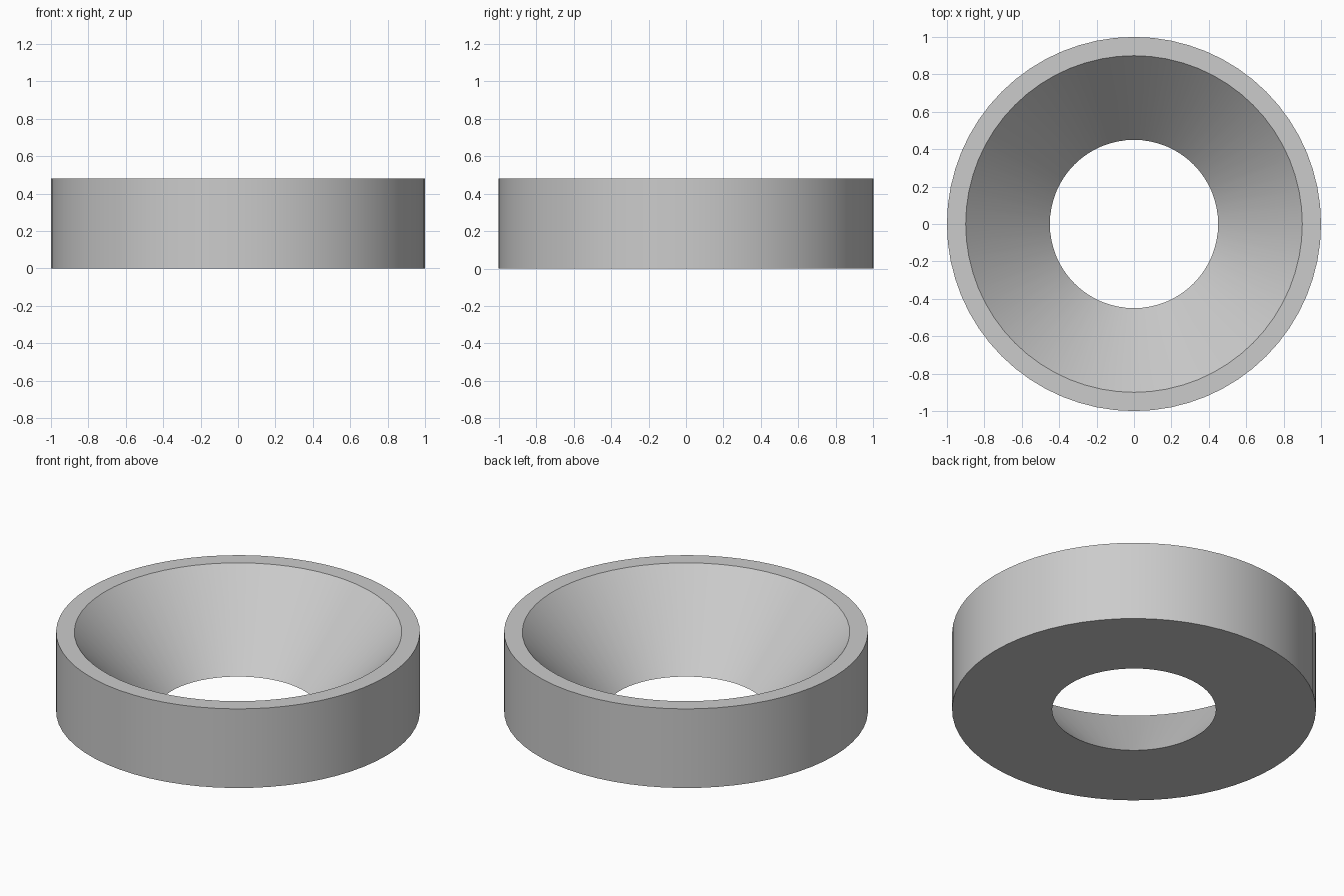
import bpy
import bmesh
import math

cube = bpy.data.objects.get("Cube")
if cube:
    bpy.data.objects.remove(cube, do_unlink=True)

SIDES = 64
HEIGHT = 0.48

# Single grey material
grey = bpy.data.materials.new("light grey")
grey.use_nodes = True
colour = (0.6, 0.6, 0.6, 1)
grey.diffuse_color = colour
grey.node_tree.nodes["Principled BSDF"].inputs["Base Color"].default_value = colour

# Closed cross-section (radius, height): straight outside, conical bore
profile = [(1, 0), (1, HEIGHT), (0.9, HEIGHT), (0.45, 0)]

# Revolve the cross-section into a ring
bm = bmesh.new()
loops = []
for i in range(SIDES):
    a = math.tau * i / SIDES
    loops.append([bm.verts.new((r * math.cos(a), r * math.sin(a), z)) for r, z in profile])
for i, here in enumerate(loops):
    there = loops[(i + 1) % SIDES]
    for j in range(len(profile)):
        k = (j + 1) % len(profile)
        bm.faces.new((here[j], there[j], there[k], here[k]))
bmesh.ops.recalc_face_normals(bm, faces=bm.faces)

mesh = bpy.data.meshes.new("conical_ring")
bm.to_mesh(mesh)
bm.free()
mesh.materials.append(grey)
ring = bpy.data.objects.new("conical_ring", mesh)
bpy.context.collection.objects.link(ring)

# Smooth walls with sharp rims
bpy.ops.object.select_all(action="DESELECT")
ring.select_set(True)
bpy.context.view_layer.objects.active = ring
bpy.ops.object.shade_smooth_by_angle(angle=math.radians(30))
